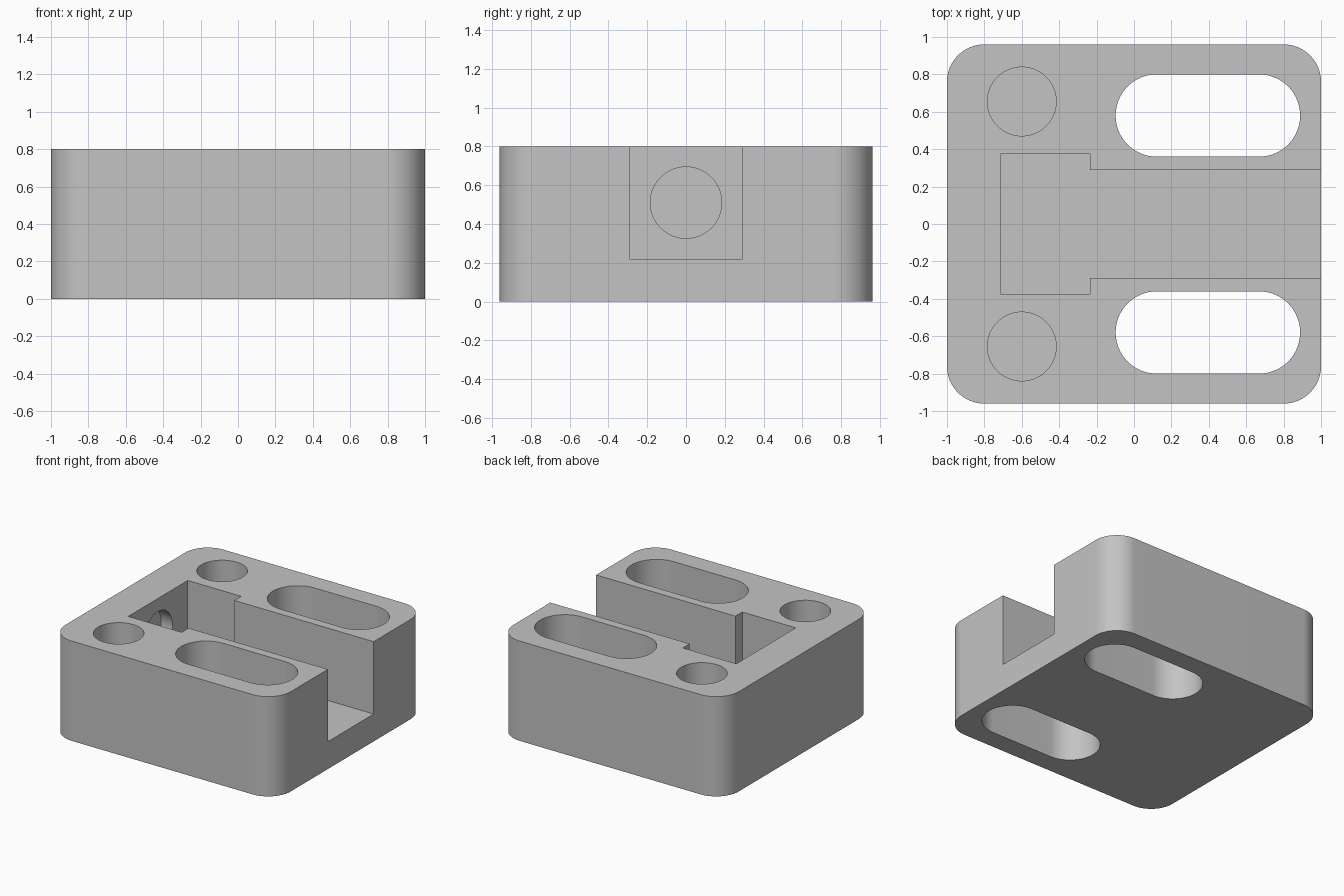
import bpy, bmesh, math
from mathutils import Matrix

if "Cube" in bpy.data.objects:
    bpy.data.objects.remove(bpy.data.objects["Cube"])

H = 0.80       # block height
FLOOR = 0.22   # floor of the channel and blind holes
TOP = 1.0      # cutters reach past the top face

grey = bpy.data.materials.new("grey")
grey.diffuse_color = (0.55, 0.55, 0.55, 1)
grey.use_nodes = True
grey.node_tree.nodes["Principled BSDF"].inputs["Base Color"].default_value = grey.diffuse_color


def rounded_prism(name, cx, cy, hx, hy, r, z0, z1, seg=24):
    """Upright prism with a rounded rectangle outline (r = 0 gives a box)."""
    pts = []
    for k, (sx, sy) in enumerate([(1, 1), (-1, 1), (-1, -1), (1, -1)]):
        ox, oy = cx + sx * (hx - r), cy + sy * (hy - r)
        for i in range(seg + 1 if r else 1):
            a = math.pi / 2 * (k + i / seg)
            pts.append((ox + r * math.cos(a), oy + r * math.sin(a), z0))
    bm = bmesh.new()
    base = bm.faces.new([bm.verts.new(p) for p in pts])
    ext = bmesh.ops.extrude_face_region(bm, geom=[base])["geom"]
    bmesh.ops.translate(bm, vec=(0, 0, z1 - z0),
                        verts=[e for e in ext if isinstance(e, bmesh.types.BMVert)])
    bmesh.ops.remove_doubles(bm, verts=bm.verts, dist=1e-5)
    bmesh.ops.recalc_face_normals(bm, faces=bm.faces)
    mesh = bpy.data.meshes.new(name)
    bm.to_mesh(mesh)
    bm.free()
    ob = bpy.data.objects.new(name, mesh)
    bpy.context.collection.objects.link(ob)
    return ob


# Main block with rounded vertical corners
block = rounded_prism("block", 0, 0, 1.0, 0.96, 0.2, 0, H)
block.data.materials.append(grey)

cutters = [
    # Open channel and the wider pocket at its inner end
    rounded_prism("channel_cutter", 0.4, 0, 0.8, 0.29, 0, FLOOR, TOP),
    rounded_prism("pocket_cutter", -0.4725, 0, 0.2375, 0.377, 0, FLOOR, TOP),
]
for s in (-1, 1):
    # Through slots and blind round holes on both sides
    cutters.append(rounded_prism("slot_cutter", 0.395, s * 0.58, 0.493, 0.22, 0.2199, -0.2, TOP))
    cutters.append(rounded_prism("hole_cutter", -0.6, s * 0.655, 0.184, 0.184, 0.1839, FLOOR, TOP))

# Shallow round recess in the end wall of the pocket
bm = bmesh.new()
bmesh.ops.create_cone(bm, cap_ends=True, segments=64, radius1=0.184, radius2=0.184, depth=0.3,
                      matrix=Matrix.Translation((-0.66, 0, 0.51)) @ Matrix.Rotation(math.pi / 2, 4, 'Y'))
mesh = bpy.data.meshes.new("recess_cutter")
bm.to_mesh(mesh)
bm.free()
recess = bpy.data.objects.new("recess_cutter", mesh)
bpy.context.collection.objects.link(recess)
cutters.append(recess)

# Cut everything out of the block
bpy.context.view_layer.objects.active = block
for c in cutters:
    c.hide_render = True
    mod = block.modifiers.new("cut", 'BOOLEAN')
    mod.operation, mod.solver, mod.object = 'DIFFERENCE', 'EXACT', c
    bpy.ops.object.modifier_apply(modifier=mod.name)
for c in cutters:
    bpy.data.objects.remove(c)

block.select_set(True)
bpy.ops.object.shade_smooth_by_angle(angle=math.radians(30))
